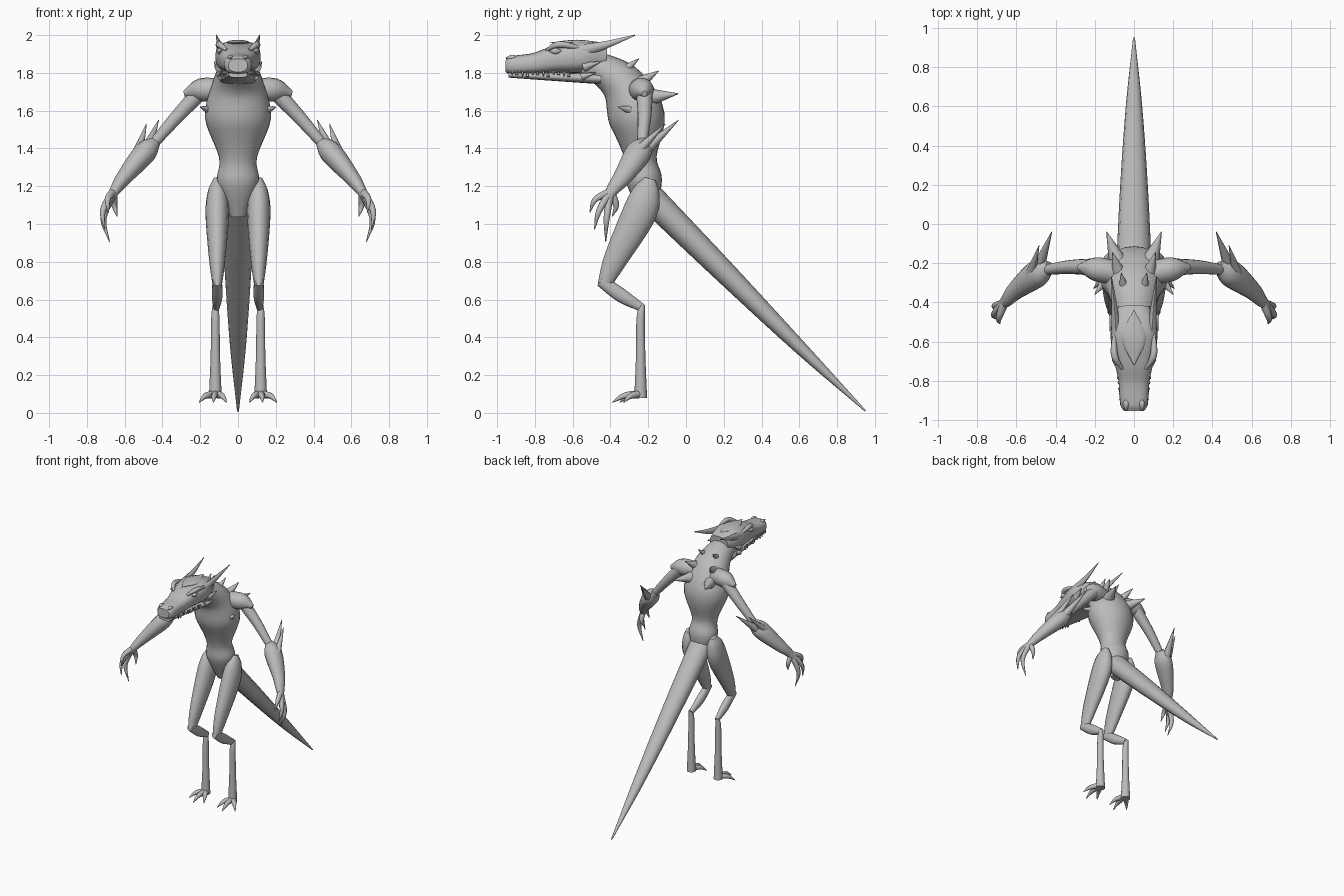
import bpy, bmesh, math
from mathutils import Vector

cube = bpy.data.objects.get("Cube")
if cube:
    bpy.data.objects.remove(cube, do_unlink=True)

# Single hide colour
hide = bpy.data.materials.new("grey hide")
hide.use_nodes = True
GREY = (0.5, 0.5, 0.5, 1)
hide.diffuse_color = GREY
hide.node_tree.nodes["Principled BSDF"].inputs["Base Color"].default_value = GREY

ACROSS, ALONG = Vector((1, 0, 0)), Vector((0, 1, 0))
STEPS = 5
TIP = 0.002


def smooth_path(stations):
    """Catmull-Rom curve through stations of (x, y, z, half width)."""
    pts = [Vector(s) for s in stations]
    pts = [pts[0] * 2 - pts[1]] + pts + [pts[-1] * 2 - pts[-2]]
    rows = []
    for before, start, end, after in zip(pts, pts[1:], pts[2:], pts[3:]):
        for i in range(STEPS):
            t = i / STEPS
            bend_in = (end - before) / 2
            bend_out = (after - start) / 2
            ease = t * t * (3 - 2 * t)
            rows.append(start.lerp(end, ease) + bend_in * t * (1 - t) ** 2
                        - bend_out * t * t * (1 - t))
    return rows + [pts[-2]]


def loft(name, stations, flat=1, side=1, ref=ACROSS, sides=16, box=1):
    """Skin oval rings along a path; flat scales depth, side -1 mirrors across x."""
    rows = smooth_path(stations)
    centres = [row.to_3d() for row in rows]
    bm = bmesh.new()
    rings = []
    for i, row in enumerate(rows):
        ahead = centres[min(i + 1, len(rows) - 1)]
        behind = centres[max(i - 1, 0)]
        tangent = (ahead - behind).normalized()
        u = (ref - tangent * ref.dot(tangent)).normalized()
        v = tangent.cross(u) * flat
        radius = max(row.w, TIP)
        ring = []
        for k in range(sides):
            angle = math.tau * k / sides
            c, s = math.cos(angle), math.sin(angle)
            c = math.copysign(abs(c) ** box, c)
            s = math.copysign(abs(s) ** box, s)
            p = centres[i] + (u * c + v * s) * radius
            ring.append(bm.verts.new((p.x * side, p.y, p.z)))
        rings.append(ring)
    for lower, upper in zip(rings, rings[1:]):
        for k in range(sides):
            n = (k + 1) % sides
            bm.faces.new((lower[k], lower[n], upper[n], upper[k]))
    bm.faces.new(rings[0])
    bm.faces.new(rings[-1])
    bmesh.ops.recalc_face_normals(bm, faces=bm.faces)
    mesh = bpy.data.meshes.new(name)
    bm.to_mesh(mesh)
    bm.free()
    mesh.materials.append(hide)
    obj = bpy.data.objects.new(name, mesh)
    bpy.context.collection.objects.link(obj)
    bpy.ops.object.select_all(action="DESELECT")
    obj.select_set(True)
    bpy.context.view_layer.objects.active = obj
    bpy.ops.object.shade_smooth_by_angle(angle=math.radians(50))


def upright(x, profile):
    """Place a (y, z, half width) profile in the plane at x."""
    return [(x, *point) for point in profile]


def taper(name, path, start, end=TIP, bulge=0, **options):
    """Loft with the width running evenly from start to end, plus a swell midway."""
    stations = []
    for i, point in enumerate(path):
        t = i / (len(path) - 1)
        swell = bulge * math.sin(math.pi * t)
        stations.append((*point, start + (end - start) * t + swell))
    loft(name, stations, **options)


def bead(name, centre, length, radius, **options):
    """Small rounded lump stretched front to back."""
    middle = Vector(centre)
    reach = ALONG * length
    taper(name, [middle - reach, middle, middle + reach], TIP, TIP, radius, **options)


# Torso and neck
loft("torso_and_neck", upright(0, [
    (-.2, 1.04, .04), (-.22, 1.22, .11), (-.24, 1.35, .1), (-.26, 1.56, .175),
    (-.33, 1.73, .14), (-.45, 1.82, .1), (-.55, 1.84, .09)]), flat=.85, sides=24)

# Tail
taper("tail", [(0, -.2, 1.15), (0, .2, .75), (0, .6, .35), (0, .95, .01)],
      start=.09, end=.005, bulge=.01, flat=.85, sides=12)

# Head: skull with muzzle, lower jaw and crest
loft("skull", upright(0, [
    (-.42, 1.88, .08), (-.55, 1.885, .12), (-.7, 1.87, .1), (-.8, 1.85, .08),
    (-.92, 1.84, .07), (-.955, 1.84, .05)]), flat=.7, sides=24, box=.75)
taper("lower_jaw", [(0, -.45, 1.77), (0, -.7, 1.78), (0, -.94, 1.79)],
      start=.1, end=.05, flat=.3, box=.75)
bead("skull_crest", (0, -.58, 1.96), length=.14, radius=.06, flat=.25)

for label, side in (("left", 1), ("right", -1)):

    def part(text):
        return label + "_" + text

    mirror = {"side": side}
    limb = {"side": side, "ref": ALONG}
    small = {"side": side, "sides": 8}

    # Horns, cheek spikes, brows, eyes and nostrils
    taper(part("horn"), [(.09, -.58, 1.91), (.1, -.42, 1.95), (.115, -.27, 2)],
          start=.026, flat=1.4, **small)
    taper(part("cheek_spike"), [(.1, -.54, 1.83), (.125, -.45, 1.86)], start=.025, **small)
    taper(part("jaw_spike"), [(.09, -.55, 1.78), (.115, -.48, 1.8)], start=.02, **small)
    taper(part("brow"), [(.06, -.74, 1.92), (.1, -.67, 1.95), (.1, -.55, 1.93)],
          start=.008, end=.008, bulge=.01, **small)
    bead(part("eye"), (.096, -.69, 1.915), length=.035, radius=.015, **mirror)
    bead(part("nostril"), (.04, -.92, 1.88), length=.035, radius=.014, **small)

    # Teeth, alternating long and short along the mouth line
    for i in range(6):
        tooth = Vector((.064 + i * .006, -.92 + i * .055, 1.81))
        drop = Vector((.004, 0, -.03 if i % 2 else -.02))
        taper(part(f"upper_tooth_{i}"), [tooth, tooth + drop], start=.008, **small)
        gap = tooth + ALONG / 40 + drop
        taper(part(f"lower_tooth_{i}"), [gap, gap - drop], start=.008, **small)

    # Spines along neck, back and flank
    spines = {
        "neck_spine": ((.05, -.33, 1.81), (.065, -.25, 1.875), .03),
        "upper_back_spine": ((.08, -.24, 1.75), (.11, -.145, 1.81), .035),
        "back_spine": ((.08, -.2, 1.67), (.14, -.04, 1.69), .05),
        "flank_spine": ((.14, -.28, 1.6), (.2, -.36, 1.62), .03),
    }
    for name, (base, tip, width) in spines.items():
        taper(part(name), [base, tip], start=width, **small)

    # Shoulder and upper arm
    loft(part("shoulder"), [(.09, -.25, 1.71, .06), (.2, -.23, 1.71, .06),
                            (.285, -.22, 1.69, .015)], **limb)
    taper(part("upper_arm"), [(.19, -.22, 1.71), (.33, -.22, 1.56), (.46, -.235, 1.41)],
          start=.045, end=.026, **limb)

    # Forearm with elbow blades
    loft(part("forearm"), [(.43, -.22, 1.44, .03), (.49, -.25, 1.38, .07),
                           (.6, -.335, 1.25, .05), (.65, -.39, 1.18, .034),
                           (.685, -.42, 1.12, .018)], flat=.85, **limb)
    taper(part("elbow_blade"), [(.5, -.25, 1.36), (.42, -.04, 1.55)], start=.04, **small)
    taper(part("outer_blade"), [(.53, -.26, 1.38), (.485, -.11, 1.53)], start=.03, **small)

    # Fingers, each curving from the palm to a claw
    palm = (.66, -.4, 1.17)
    fingers = {
        "index": [(.69, -.48, 1.13), (.685, -.51, 1.06)],
        "middle": [(.715, -.46, 1.07), (.705, -.485, .97)],
        "ring": [(.712, -.42, 1.03), (.68, -.425, .905)],
        "thumb": [(.655, -.37, 1.1), (.64, -.39, 1.04)],
    }
    for finger, bones in fingers.items():
        taper(part(finger + "_finger"), [palm, *bones], start=.022, bulge=.004, sides=8, **limb)

    # Thigh, lower leg and shank
    loft(part("thigh"), upright(.11, [
        (-.19, 1.24, .02), (-.21, 1.17, .05), (-.25, 1.05, .062), (-.375, .81, .043),
        (-.435, .67, .024)]), flat=1.45, **mirror)
    taper(part("lower_leg"), [(.11, -.45, .7), (.11, -.34, .62), (.115, -.23, .555)],
          start=.025, end=.016, bulge=.008, flat=1.3, **mirror)
    loft(part("shank"), upright(.12, [
        (-.23, .57, .014), (-.24, .5, .022), (-.24, .3, .025), (-.24, .08, .034)]), **mirror)

    # Toes, arched between ankle and claw
    ankle = Vector((.12, -.235, .1))
    for toe, x, y in (("outer", .206, -.33), ("middle", .13, -.39), ("inner", .06, -.35)):
        claw = Vector((x, y, .055))
        arch = ankle.lerp(claw, .6)
        arch.z = .09
        taper(part(toe + "_toe"), [ankle, arch, claw], start=.022, bulge=.004, **small)
